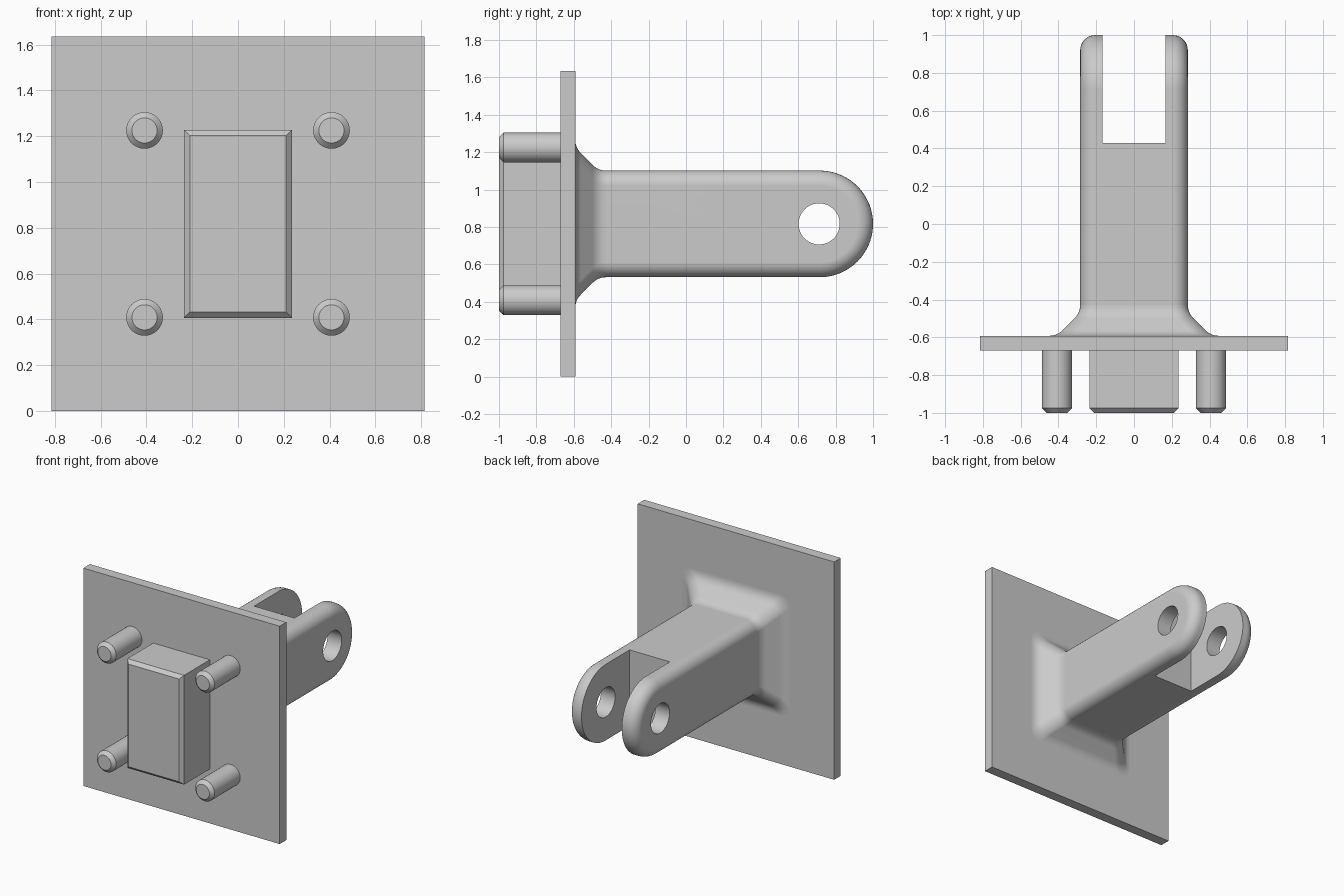
import bpy, bmesh
from math import sin, cos, pi, tan

if "Cube" in bpy.data.objects:
    bpy.data.objects.remove(bpy.data.objects["Cube"], do_unlink=True)

MID = 0.817          # height of the central axis
HALF = 0.285         # half thickness of the arm
ROUND = 0.08         # arm edge radius
SEG = 8
PLATE_FRONT, PLATE_BACK = -0.67, -0.592

grey = bpy.data.materials.new("plain_grey")
grey.use_nodes = True
grey.diffuse_color = (0.6, 0.6, 0.6, 1)
grey.node_tree.nodes["Principled BSDF"].inputs["Base Color"].default_value = grey.diffuse_color


def loft(name, rings):
    """Skin a list of matching rings and cap both ends."""
    bm = bmesh.new()
    loops = [[bm.verts.new(p) for p in ring] for ring in rings]
    count = len(loops[0])
    for a, b in zip(loops, loops[1:]):
        for i in range(count):
            j = (i + 1) % count
            bm.faces.new((a[i], a[j], b[j], b[i]))
    bm.faces.new(loops[0][::-1])
    bm.faces.new(loops[-1])
    bmesh.ops.remove_doubles(bm, verts=bm.verts, dist=1e-5)
    bmesh.ops.recalc_face_normals(bm, faces=bm.faces)
    mesh = bpy.data.meshes.new(name)
    bm.to_mesh(mesh)
    bm.free()
    mesh.materials.append(grey)
    obj = bpy.data.objects.new(name, mesh)
    bpy.context.collection.objects.link(obj)
    return obj


def activate(obj):
    bpy.ops.object.select_all(action="DESELECT")
    obj.select_set(True)
    bpy.context.view_layer.objects.active = obj


def smooth(obj):
    activate(obj)
    bpy.ops.object.shade_smooth_by_angle(angle=pi / 6)
    obj.modifiers.new("flat_face_normals", "WEIGHTED_NORMAL").keep_sharp = True


def section(y, hx, hz, r=0.0, cx=0.0, cz=MID, seg=SEG):
    """Rounded rectangle across the y axis."""
    points = []
    for q, (sx, sz) in enumerate(((1, 1), (-1, 1), (-1, -1), (1, -1))):
        for i in range(seg + 1 if r else 1):
            t = (q + i / seg) * pi / 2
            points.append((cx + sx * (hx - r) + r * cos(t), y,
                           cz + sz * (hz - r) + r * sin(t)))
    return points


def stadium(x, inset):
    """Side outline of the arm with its round end."""
    r, n = HALF - inset, 40
    arc = [(x, 0.715 + r * cos(t), MID + r * sin(t))
           for t in (pi * (i / n - 0.5) for i in range(n + 1))]
    return [(x, -0.46, MID - r)] + arc + [(x, -0.46, MID + r)]


# Mounting plate
loft("mounting_plate", [section(y, 0.815, MID) for y in (PLATE_FRONT, PLATE_BACK)])

# Chamfered block on the front of the plate
C = 0.025
loft("front_block", [section(-1, 0.235 - C, 0.41 - C), section(-1 + C, 0.235, 0.41),
                     section(PLATE_FRONT, 0.235, 0.41)])

# Four chamfered pegs
for side, sx in (("left", 1), ("right", -1)):
    for level, sz in (("upper", 1), ("lower", -1)):
        rings = [section(y, r, r, r, sx * 0.408, MID + sz * 0.408)
                 for y, r in ((-1, 0.08 - C), (-1 + C, 0.08), (PLATE_FRONT, 0.08))]
        smooth(loft(f"{level}_{side}_peg", rings))

# Flared foot: 45 degree slope, filleted into the plate and the arm
R = 0.1
tangent = R * tan(pi / 8)
slope_end = -0.469
base_half = HALF + slope_end - PLATE_BACK
steps = [i / 6 * pi / 4 for i in range(7)]
path = [(PLATE_BACK + R * (1 - cos(t)), base_half + tangent - R * sin(t)) for t in steps]
path += [(slope_end + tangent - R * sin(t), HALF + R * (1 - cos(t))) for t in reversed(steps)]
smooth(loft("flared_foot", [section(y, h, h, ROUND) for y, h in path]))

# Arm with rounded edges
edge = [(HALF - ROUND + ROUND * sin(t), ROUND * (1 - cos(t)))
        for t in (i / SEG * pi / 2 for i in range(SEG + 1))]
arm = loft("clevis_arm", [stadium(-x, d) for x, d in reversed(edge)]
           + [stadium(x, d) for x, d in edge])

# Fork slot and pin hole
slot = loft("slot_cutter", [section(y, 0.167, 0.5) for y in (0.43, 1.2)])
hole = loft("hole_cutter", [[(x, 0.712 + 0.11 * cos(i * pi / 24), MID + 0.11 * sin(i * pi / 24))
                             for i in range(48)] for x in (-0.5, 0.5)])
for cutter in (slot, hole):
    cutter.hide_render = True
    cut = arm.modifiers.new("cut", "BOOLEAN")
    cut.operation, cut.solver, cut.object = "DIFFERENCE", "EXACT", cutter
    activate(arm)
    bpy.ops.object.modifier_apply(modifier=cut.name)
    bpy.data.objects.remove(cutter, do_unlink=True)
smooth(arm)
